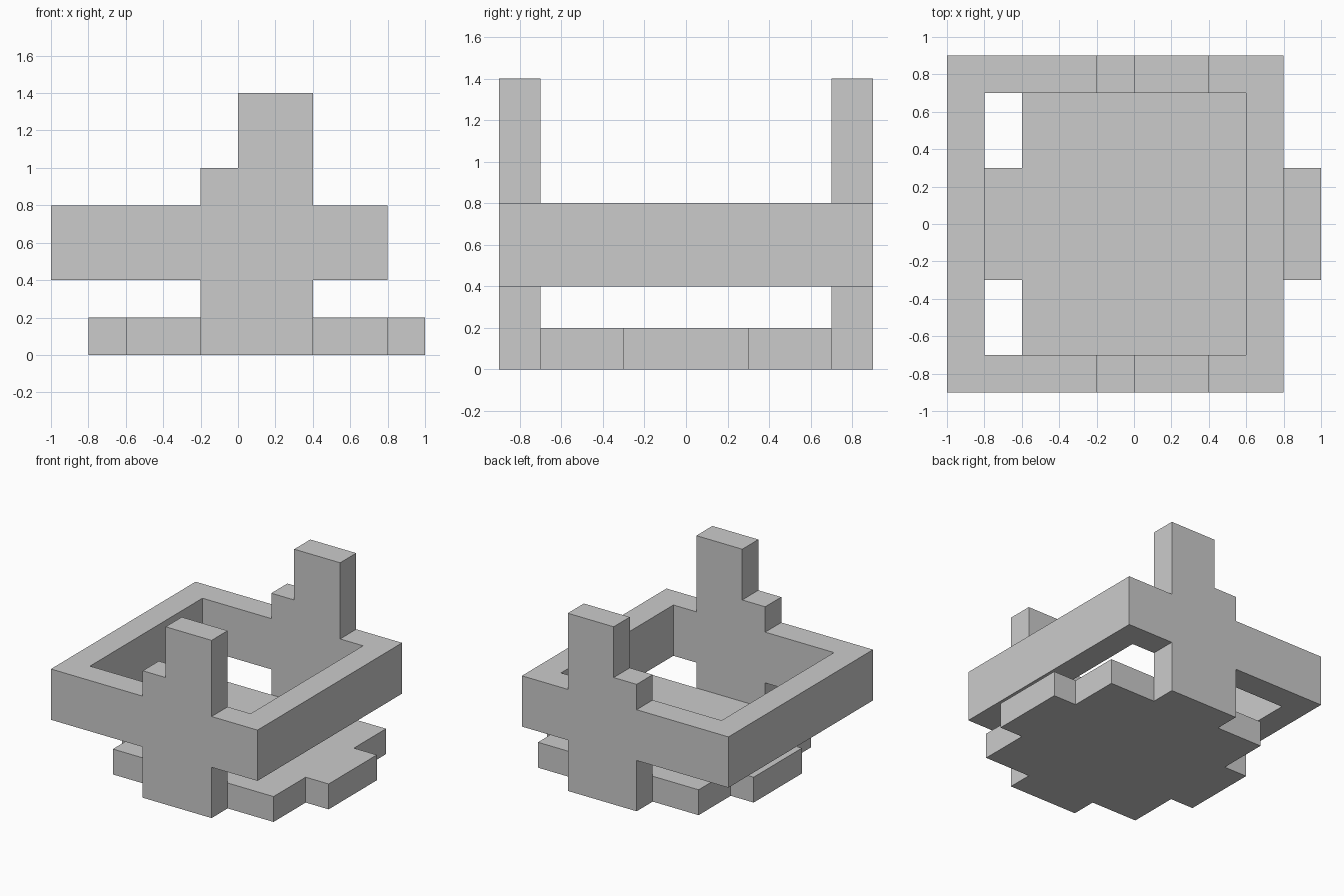
import bpy, bmesh, math

if "Cube" in bpy.data.objects:
    bpy.data.objects.remove(bpy.data.objects["Cube"])


def prism(name, outline, axis, lo, hi):
    """Extrude a closed 2D outline along y (outline is x,z) or z (outline is x,y)."""
    def place(p, d):
        return (p[0], d, p[1]) if axis == 'y' else (p[0], p[1], d)
    bm = bmesh.new()
    face = bm.faces.new([bm.verts.new(place(p, lo)) for p in outline])
    top = bmesh.ops.extrude_face_region(bm, geom=[face])['geom']
    for v in top:
        if isinstance(v, bmesh.types.BMVert):
            v.co['xyz'.index(axis)] = hi
    bmesh.ops.recalc_face_normals(bm, faces=bm.faces)
    mesh = bpy.data.meshes.new(name)
    bm.to_mesh(mesh)
    bm.free()
    obj = bpy.data.objects.new(name, mesh)
    bpy.context.collection.objects.link(obj)
    return obj


def rect(x0, x1, y0, y1):
    return [(x0, y0), (x1, y0), (x1, y1), (x0, y1)]


# Stepped side walls with leg, crossbar and upright
wall = [(-.2, 0), (.4, 0), (.4, .4), (.8, .4), (.8, .8), (.4, .8), (.4, 1.4),
        (0, 1.4), (0, 1), (-.2, 1), (-.2, .8), (-1, .8), (-1, .4), (-.2, .4)]
body = prism("frame_with_base", wall, 'y', -.9, -.7)
parts = [prism("back_wall", wall, 'y', .7, .9)]

# End bars closing the raised ring
parts.append(prism("left_bar", rect(-1, -.8, -.7, .7), 'z', .4, .8))
parts.append(prism("right_bar", rect(.6, .8, -.7, .7), 'z', .4, .8))

# Base plate with a tab at each end
base = [(-.6, -.7), (.8, -.7), (.8, -.3), (1, -.3), (1, .3), (.8, .3),
        (.8, .7), (-.6, .7), (-.6, .3), (-.8, .3), (-.8, -.3), (-.6, -.3)]
parts.append(prism("base_plate", base, 'z', 0, .2))

# Fuse everything into one clean solid
bpy.context.view_layer.objects.active = body
for part in parts:
    mod = body.modifiers.new("fuse", 'BOOLEAN')
    mod.operation, mod.solver, mod.object = 'UNION', 'EXACT', part
    bpy.ops.object.modifier_apply(modifier=mod.name)
    bpy.data.objects.remove(part)

bm = bmesh.new()
bm.from_mesh(body.data)
bmesh.ops.remove_doubles(bm, verts=bm.verts, dist=1e-4)
bmesh.ops.dissolve_limit(bm, angle_limit=math.radians(1), verts=bm.verts, edges=bm.edges)
bm.to_mesh(body.data)
bm.free()
